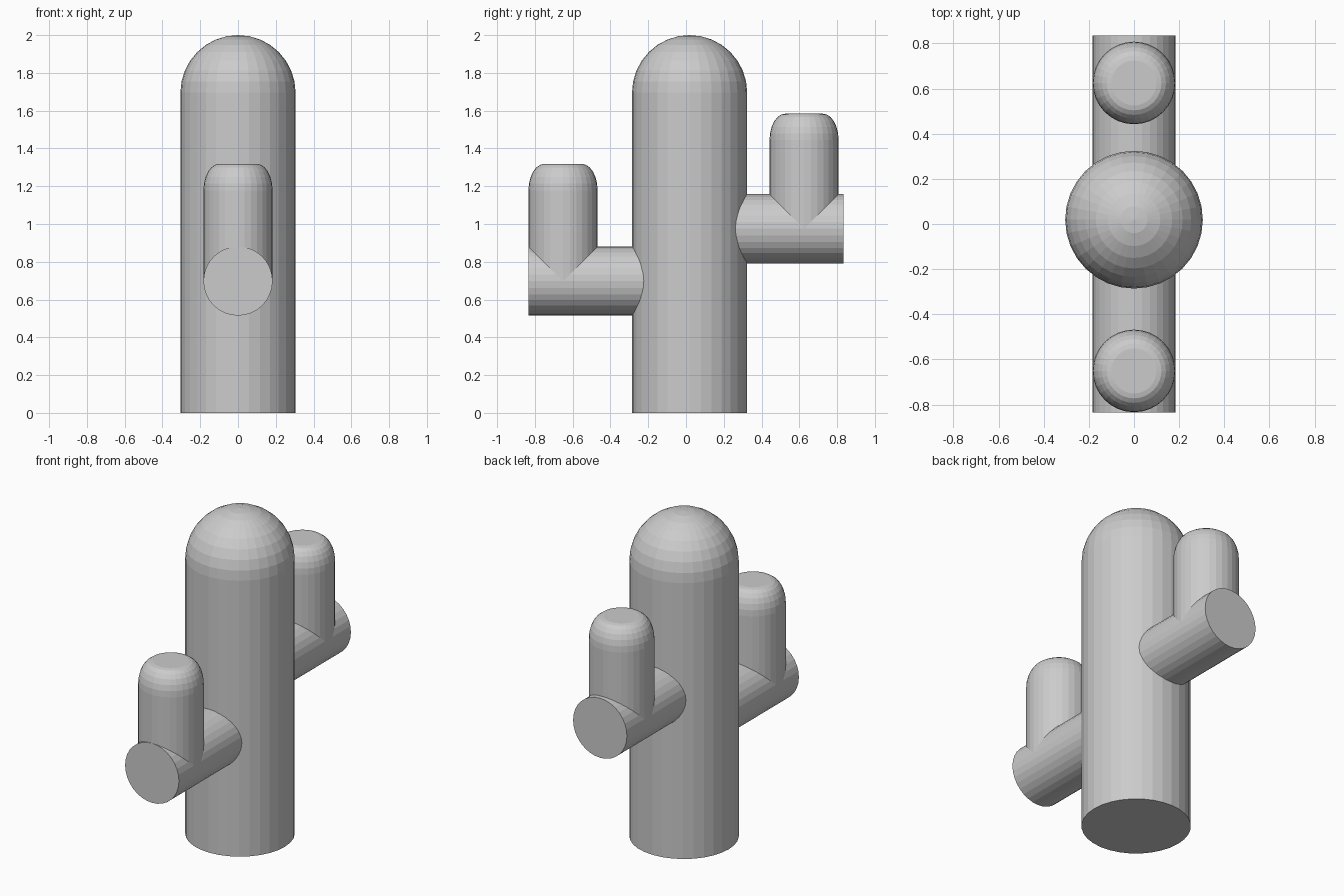
import bpy, bmesh
from math import sin, cos, pi
from mathutils import Matrix

if "Cube" in bpy.data.objects:
    bpy.data.objects.remove(bpy.data.objects["Cube"])

SIDES = 32
TRUNK_R, ARM_R, TRUNK_Y = 0.305, 0.183, 0.019


def lathe(name, profile, matrix):
    """Revolve (radius, height) points round z; ends are closed by caps or a pole."""
    bm = bmesh.new()
    rings = []
    for r, z in profile:
        n = SIDES if r > 1e-5 else 1
        rings.append([bm.verts.new((r * cos(2 * pi * i / SIDES), r * sin(2 * pi * i / SIDES), z))
                      for i in range(n)])
    for low, high in zip(rings, rings[1:]):
        for i in range(SIDES):
            j = (i + 1) % SIDES
            if len(high) == 1:
                bm.faces.new((low[i], low[j], high[0]))
            else:
                bm.faces.new((low[i], low[j], high[j], high[i]))
    bm.faces.new(rings[0][::-1])
    if len(rings[-1]) > 1:
        bm.faces.new(rings[-1])
    mesh = bpy.data.meshes.new(name)
    bm.to_mesh(mesh)
    bm.free()
    obj = bpy.data.objects.new(name, mesh)
    obj.matrix_world = matrix
    bpy.context.collection.objects.link(obj)
    return obj


def rounded_column(radius, bottom, top, flat, drop, steps):
    """Straight side, then an elliptical shoulder up to a flat of the given radius."""
    points = [(radius, bottom)]
    for i in range(steps + 1):
        a = pi / 2 * i / steps
        points.append((flat + (radius - flat) * cos(a), top - drop + drop * sin(a)))
    return points


# Trunk with hemispherical top
lathe("trunk", rounded_column(TRUNK_R, 0, 2, 0, TRUNK_R, 8), Matrix.Translation((0, TRUNK_Y, 0)))

# Arms: horizontal branch out of the trunk and an upright rising from its axis
for side, sign, upright_y, axis_z, top_z in (("front", -1, -0.651, 0.698, 1.318),
                                             ("back", 1, 0.625, 0.975, 1.584)):
    turn = Matrix.Rotation(-sign * pi / 2, 4, 'X')
    lathe(side + "_branch", [(ARM_R, 0), (ARM_R, 0.835 - sign * TRUNK_Y)],
          Matrix.Translation((0, TRUNK_Y, axis_z)) @ turn)
    lathe(side + "_upright", rounded_column(ARM_R, axis_z, top_z, 0.1, 0.14, 6),
          Matrix.Translation((0, upright_y, 0)))
